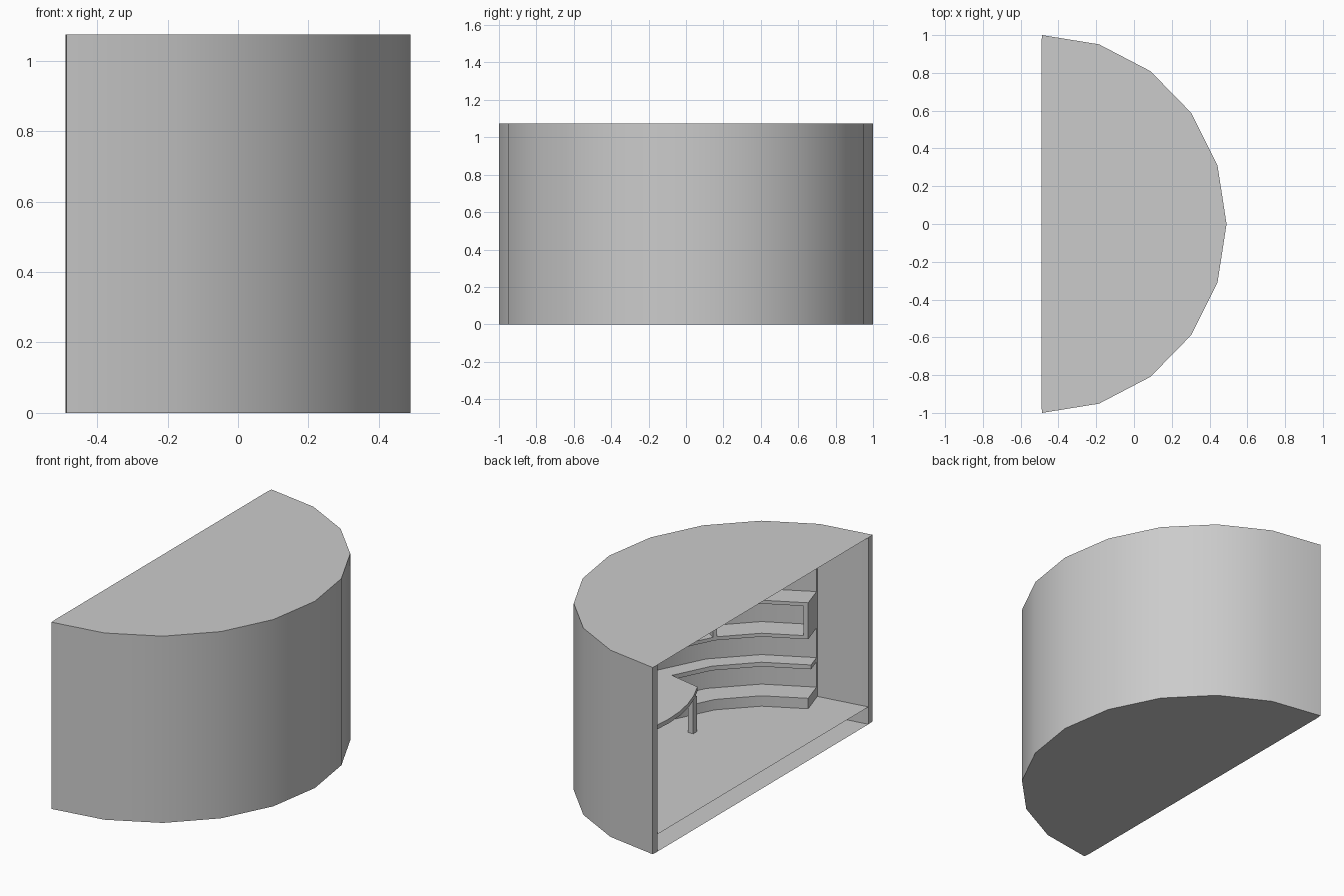
import bpy, bmesh, math

if "Cube" in bpy.data.objects:
    bpy.data.objects.remove(bpy.data.objects["Cube"])

CX, SX = -0.487, 0.977      # centre and slight squash of the half round
TOP, FLOOR = 1.075, 0.10


def pt(r, i):
    """Point on the 18-degree-faceted half round; fractional i lies on a flat facet."""
    a = math.floor(i)
    f = i - a
    def corner(k):
        t = math.radians(18 * k)
        return CX + SX * r * math.cos(t), r * math.sin(t)
    p, q = corner(a), corner(a + 1)
    return p[0] + (q[0] - p[0]) * f, p[1] + (q[1] - p[1]) * f


def arc(r, i0, i1):
    mids = [k for k in range(-5, 6) if i0 < k < i1]
    return [pt(r, i) for i in [i0] + mids + [i1]]


def prism(name, outline, z0, z1=None):
    """Extrude a flat outline, or leave a single sheet when z1 is missing."""
    bm = bmesh.new()
    face = bm.faces.new([bm.verts.new((x, y, z0)) for x, y in outline])
    if z1 is not None:
        ext = bmesh.ops.extrude_face_region(bm, geom=[face])
        verts = [g for g in ext["geom"] if isinstance(g, bmesh.types.BMVert)]
        bmesh.ops.translate(bm, verts=verts, vec=(0, 0, z1 - z0))
    bmesh.ops.recalc_face_normals(bm, faces=bm.faces)
    me = bpy.data.meshes.new(name)
    bm.to_mesh(me)
    bm.free()
    ob = bpy.data.objects.new(name, me)
    bpy.context.collection.objects.link(ob)
    return ob


def band(name, r0, r1, i0, i1, z0, z1):
    return prism(name, arc(r1, i0, i1) + arc(r0, i0, i1)[::-1], z0, z1)


# Outer wall, with its open ends leaning slightly forward
inner = arc(0.96, -5, 5)
inner[0], inner[-1] = (-0.49, -0.96), (-0.49, 0.96)
prism("outer_wall", arc(1, -5, 5) + inner[::-1], 0, TOP)

# Thin roof, base and raised floor sheets
prism("roof", inner, TOP)
prism("base", inner, 0)
prism("floor", inner, FLOOR)

# Lining behind the shelves
band("wall_lining", 0.945, 0.96, -4, 4, FLOOR, TOP)

# Low step and middle shelf along the wall
band("low_step", 0.80, 0.945, -4, 4, FLOOR, 0.16)
band("middle_shelf", 0.85, 0.945, -4, 4, 0.305, 0.33)

# Open-fronted upper cabinet
band("cabinet_bottom", 0.80, 0.945, -4, 4, 0.50, 0.52)
band("cabinet_top", 0.80, 0.945, -4, 4, 0.69, 0.71)
for n, (a, b) in enumerate([(-4, -3.9), (-2.05, -1.95), (-0.05, 0.05), (1.95, 2.05), (3.9, 4)]):
    band(f"cabinet_divider_{n}", 0.80, 0.945, a, b, 0.52, 0.69)

# Curved counter growing out of the middle shelf
R, MID = 0.84, 0.16
front = []
for k in range(9):
    t = math.radians(-29 + 58 * k / 8)
    front.append((R - 0.005 - R * math.cos(t), MID + R * math.sin(t)))
back = arc(0.852, -1.1, 2.1)
prism("counter", front + back[::-1], 0.305, 0.33)

# Counter legs
for n, y in enumerate((-0.18, 0.50)):
    x, w = 0.085, 0.017
    prism(f"counter_leg_{n}", [(x - w, y - w), (x + w, y - w), (x + w, y + w), (x - w, y + w)], FLOOR, 0.305)

# Smooth the gentle facets, keep real corners sharp
for ob in bpy.context.collection.objects:
    ob.select_set(True)
    bpy.context.view_layer.objects.active = ob
bpy.ops.object.shade_smooth_by_angle(angle=math.radians(30))
